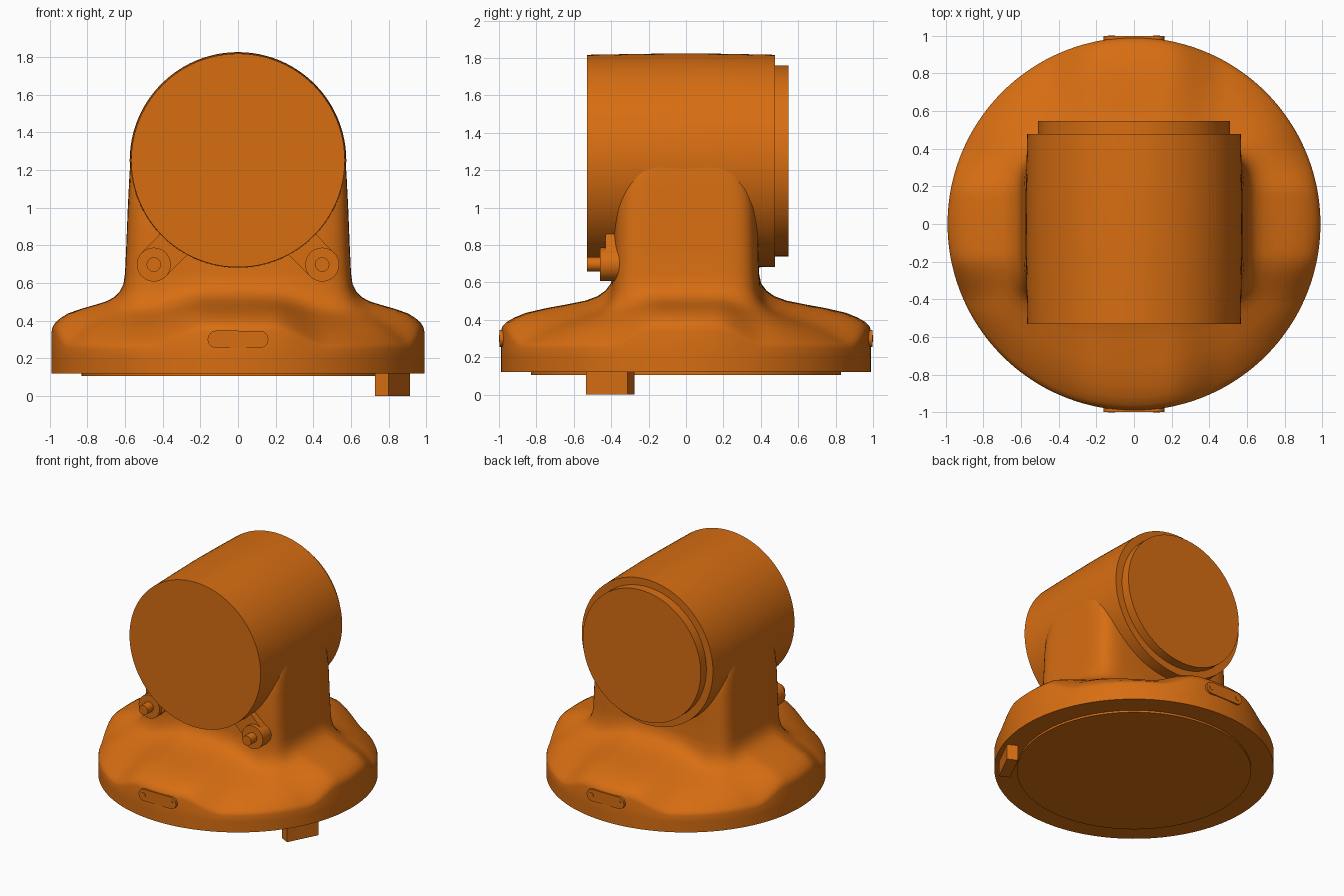
import bpy, bmesh, math
from mathutils import Vector

cube = bpy.data.objects.get("Cube")
if cube:
    bpy.data.objects.remove(cube, do_unlink=True)

COLOUR = (0.68, 0.155, 0.006, 1)
orange = bpy.data.materials.new("orange paint")
orange.use_nodes = True
orange.diffuse_color = COLOUR
orange.node_tree.nodes["Principled BSDF"].inputs["Base Color"].default_value = COLOUR


def loft(name, rings, angle=35):
    """Skin closed rings of points, cap both ends, smooth by angle."""
    bm = bmesh.new()
    loops = [[bm.verts.new(p) for p in ring] for ring in rings]
    n = len(loops[0])
    for a, b in zip(loops, loops[1:]):
        for i in range(n):
            j = (i + 1) % n
            bm.faces.new((a[i], a[j], b[j], b[i]))
    bm.faces.new(loops[0])
    bm.faces.new(loops[-1])
    bmesh.ops.recalc_face_normals(bm, faces=bm.faces)
    mesh = bpy.data.meshes.new(name)
    bm.to_mesh(mesh)
    bm.free()
    mesh.materials.append(orange)
    obj = bpy.data.objects.new(name, mesh)
    bpy.context.collection.objects.link(obj)
    bpy.ops.object.select_all(action="DESELECT")
    bpy.context.view_layer.objects.active = obj
    obj.select_set(True)
    bpy.ops.object.shade_smooth_by_angle(angle=math.radians(angle))
    return obj


def turns(n):
    return [2 * math.pi * i / n for i in range(n)]


def capsule(name, a, b, radius, y0, y1):
    """Rounded slab in the xz plane, a disc when a equals b."""
    a, b = Vector(a), Vector(b)
    outline = []
    for t in turns(40):
        d = Vector((math.cos(t + 0.01), math.sin(t + 0.01)))
        outline.append((b if d.dot(b - a) > 0 else a) + d * radius)
    return loft(name, [[(p.x, y, p.y) for p in outline] for y in (y0, y1)])


def fade(v, start, end):
    t = min(max((v - start) / (end - start), 0), 1)
    return 1 - t * t * (3 - 2 * t)


def rounded_box_radius(t, hx, hy, power=7):
    c, s = abs(math.cos(t)) / hx, abs(math.sin(t)) / hy
    return (c ** power + s ** power) ** (-1 / power)


# Flared base with four raised lobes, flowing into the column
RIM = 0.99
ANGLES = turns(192)
rings = [[(RIM * math.cos(t), RIM * math.sin(t), z) for t in ANGLES] for z in (0.12, 0.2)]
# inward fraction, valley height, lobe height
slope = [(0, 0.25, 0.34), (0.015, 0.268, 0.365), (0.05, 0.285, 0.388), (0.12, 0.31, 0.412),
         (0.22, 0.345, 0.437), (0.4, 0.385, 0.462), (0.6, 0.42, 0.484), (0.75, 0.445, 0.502),
         (0.86, 0.475, 0.526), (0.93, 0.51, 0.555), (0.98, 0.56, 0.595), (1, 0.64, 0.65)]
for frac, low, high in slope:
    ring = []
    for t in ANGLES:
        r = RIM + (rounded_box_radius(t, 0.6, 0.39) - RIM) * frac
        x, y = r * math.cos(t), r * math.sin(t)
        lobe = max(fade(abs(x), 0.18, 0.48), fade(abs(y), 0.16, 0.42))
        ring.append((x, y, low + (high - low) * lobe))
    rings.append(ring)
for z, hx, hy in [(0.8, 0.593, 0.388), (1.0, 0.585, 0.385), (1.1, 0.58, 0.372),
                  (1.18, 0.576, 0.345), (1.24, 0.57, 0.3), (1.3, 0.5, 0.25)]:
    rings.append([(rounded_box_radius(t, hx, hy) * math.cos(t),
                   rounded_box_radius(t, hx, hy) * math.sin(t), z) for t in ANGLES])
loft("base_and_column", rings)

# Shallow disc under the base
loft("bottom_disc", [[(0.83 * math.cos(t), 0.83 * math.sin(t), z) for t in turns(96)]
                     for z in (0.105, 0.14)])

# Horizontal barrel with a stepped rear cap
profile = [(-0.53, 0.567), (-0.25, 0.572), (0, 0.575), (0.25, 0.572), (0.477, 0.567),
           (0.477, 0.51), (0.547, 0.51)]
loft("barrel", [[(r * math.cos(t), y, 1.25 + r * math.sin(t)) for t in turns(96)]
                for y, r in profile])

# Bolt lugs on the front of the column
for side, label in ((1, "left"), (-1, "right")):
    hub, top = (side * 0.447, 0.697), (side * 0.3, 0.845)
    capsule(label + "_lug_arm", hub, top, 0.09, -0.43, -0.33)
    capsule(label + "_lug_boss", hub, hub, 0.09, -0.46, -0.36)
    capsule(label + "_lug_pin", hub, hub, 0.038, -0.53, -0.44)

# Riveted plates on the front and back of the rim
for side, label in ((-1, "front"), (1, "back")):
    capsule(label + "_plate", (-0.115, 0.3), (0.115, 0.3), 0.046, side * 0.997, side * 0.95)
    for x in (-0.12, 0.12):
        capsule(label + "_plate_rivet", (x, 0.3), (x, 0.3), 0.018, side, side * 0.98)

# Locating block beneath the rim, set square to the radius
outward = Vector((0.89, -0.456, 0))
along = Vector((0.456, 0.89, 0))
corners = [(1, 1), (1, -1), (-1, -1), (-1, 1)]
loft("locating_block", [[Vector((0.82, -0.405, z)) + outward * (0.04 * u) + along * (0.125 * v)
                         for u, v in corners] for z in (0, 0.15)])
